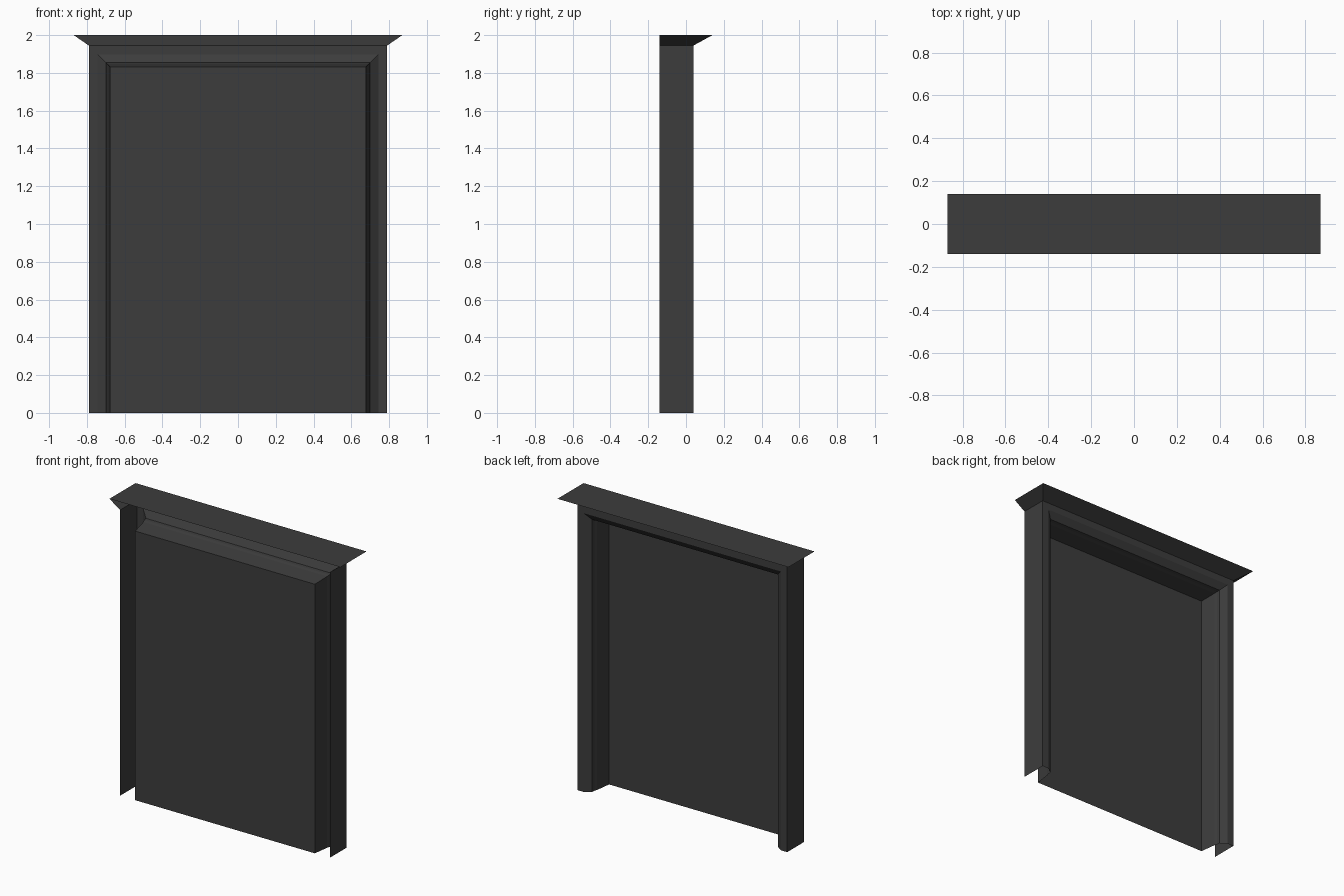
import bpy

cube = bpy.data.objects.get("Cube")
if cube:
    bpy.data.objects.remove(cube, do_unlink=True)

charcoal = bpy.data.materials.new("charcoal")
charcoal.use_nodes = True
colour = (0.046, 0.046, 0.046, 1)
charcoal.diffuse_color = colour
charcoal.node_tree.nodes["Principled BSDF"].inputs["Base Color"].default_value = colour

FRONT, BACK = -0.14, 0.04      # depth of the frame
HALF, HEAD = 0.79, 1.945       # outer half width and height of the frame


def make(name, verts, faces):
    mesh = bpy.data.meshes.new(name)
    mesh.from_pydata(verts, [], faces)
    mesh.materials.append(charcoal)
    obj = bpy.data.objects.new(name, mesh)
    bpy.context.collection.objects.link(obj)
    return obj


def loft(name, rows):
    """Skin a grid of quads over equal rows of points."""
    n = len(rows[0])
    verts = [p for row in rows for p in row]
    faces = [(r * n + i, r * n + i + 1, (r + 1) * n + i + 1, (r + 1) * n + i)
             for r in range(len(rows) - 1) for i in range(n - 1)]
    return make(name, verts, faces)


def arch(inset, y):
    """Path up one side, over the head and down the other."""
    x, z = HALF - inset, HEAD - inset
    return [(x, y, 0), (x, y, z), (-x, y, z), (-x, y, 0)]


# Moulded casing: inset and depth, mitred at the two top corners
casing = [(0, BACK), (0.047, BACK), (0.09, 0.01), (0.092, -0.012),
          (0.098, -0.03), (0.113, FRONT)]
loft("casing_moulding", [arch(i, y) for i, y in casing])

# Outer side walls of the frame
for side, name in ((1, "left_side_wall"), (-1, "right_side_wall")):
    x = side * HALF
    low, high = [(x, FRONT, 0), (x, BACK, 0)], [(x, FRONT, HEAD), (x, BACK, HEAD)]
    loft(name, [low, high] if side > 0 else [high, low])

# Flat panel closing the opening
make("door_panel", arch(casing[-1][0], FRONT), [(0, 1, 2, 3)])


# Flared cornice, open at the front, with a flat cap
def cornice_row(x, y, z):
    return [(x, FRONT, z), (x, y, z), (-x, y, z), (-x, FRONT, z)]


top_row = cornice_row(0.87, 0.14, 2)
loft("cornice_flare", [cornice_row(HALF, BACK, HEAD), top_row])
make("cornice_cap", top_row, [(0, 1, 2, 3)])
